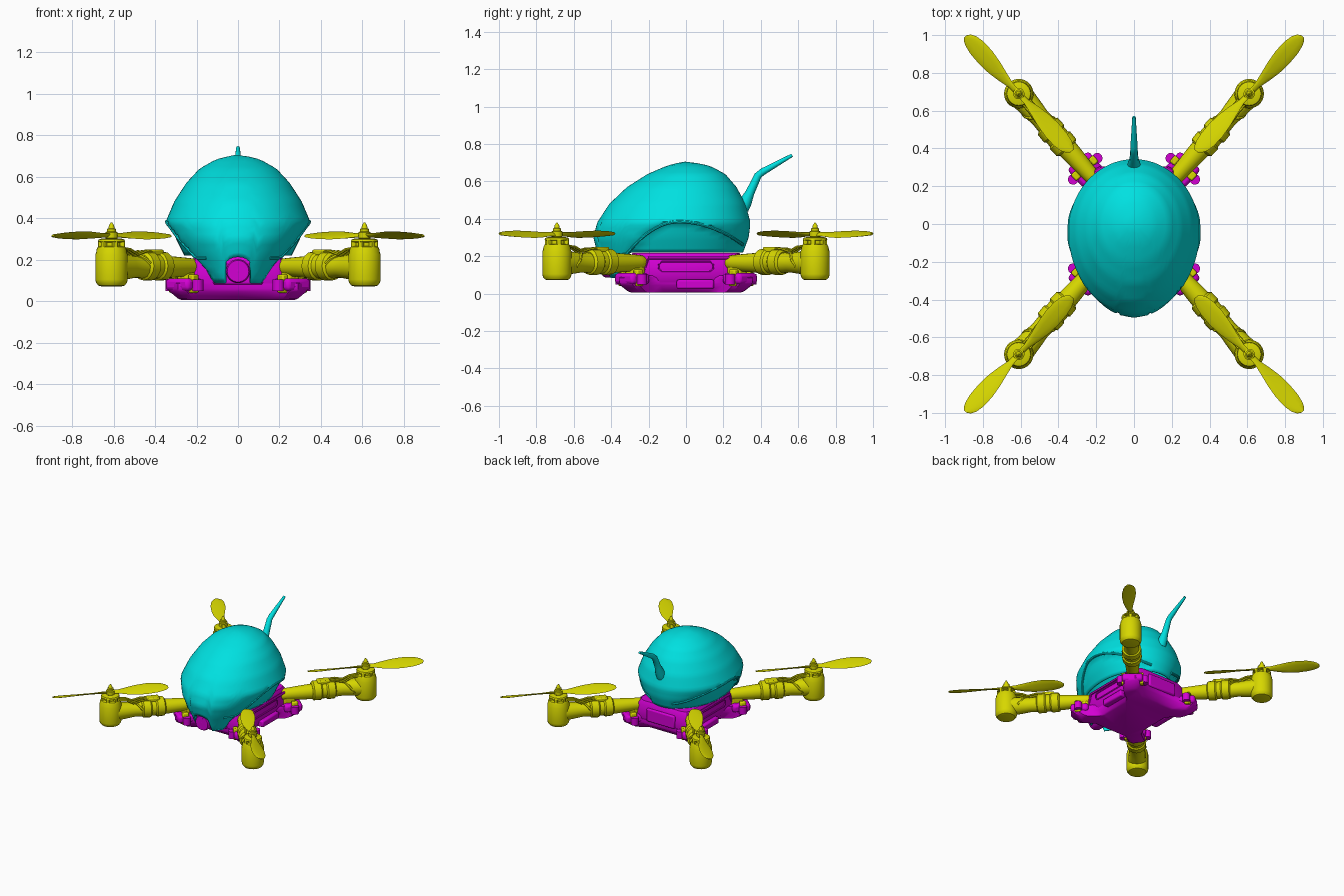
import bpy, bmesh
from math import sin, cos, pi, radians, sqrt, atan2
from mathutils import Matrix, Vector as V

if "Cube" in bpy.data.objects:
    bpy.data.objects.remove(bpy.data.objects["Cube"])


def material(name, rgb):
    m = bpy.data.materials.new(name)
    m.diffuse_color = (*rgb, 1)
    m.use_nodes = True
    m.node_tree.nodes["Principled BSDF"].inputs["Base Color"].default_value = m.diffuse_color
    return m


CYAN = material("shell_cyan", (0.0, 0.75, 0.75))
PINK = material("frame_magenta", (0.65, 0.0, 0.65))
GOLD = material("arm_yellow", (0.68, 0.68, 0.0))


def loft(name, rings, mat, caps=True):
    bm = bmesh.new()
    vs = [[bm.verts.new(p) for p in r] for r in rings]
    n = len(vs[0])
    for a, b in zip(vs, vs[1:]):
        for i in range(n):
            bm.faces.new((a[i], a[(i + 1) % n], b[(i + 1) % n], b[i]))
    if caps:
        bm.faces.new(vs[0][::-1])
        bm.faces.new(vs[-1])
    bmesh.ops.recalc_face_normals(bm, faces=bm.faces)
    me = bpy.data.meshes.new(name)
    bm.to_mesh(me)
    bm.free()
    me.materials.append(mat)
    ob = bpy.data.objects.new(name, me)
    bpy.context.collection.objects.link(ob)
    return ob


def tube(name, pts, radii, mat, n=12, M=Matrix()):
    pts = [M @ V(p) for p in pts]
    rings = []
    for i, p in enumerate(pts):
        t = pts[min(i + 1, len(pts) - 1)] - pts[max(i - 1, 0)]
        q = t.to_track_quat('Z', 'Y')
        rings.append([p + q @ V((radii[i] * cos(2 * pi * k / n), radii[i] * sin(2 * pi * k / n), 0))
                      for k in range(n)])
    return loft(name, rings, mat)


def box(name, c, s, mat, M=Matrix(), bevel=0.01):
    x, y, z = (k / 2 for k in s)
    rings = [[V((c[0] + a * x, c[1] + b * y, c[2] + h)) for a, b in ((-1, -1), (1, -1), (1, 1), (-1, 1))]
             for h in (-z, z)]
    ob = loft(name, rings, mat)
    ob.data.transform(M)
    if bevel:
        m = ob.modifiers.new("bevel", 'BEVEL')
        m.width, m.segments = bevel, 2
    return ob


def mirror_copies(ob, signs=((-1, 1), (1, -1), (-1, -1))):
    for sx, sy in signs:
        c = ob.copy()
        c.data = ob.data.copy()
        c.data.transform(Matrix.Diagonal((sx, sy, 1, 1)))
        if sx * sy < 0:
            c.data.flip_normals()
        bpy.context.collection.objects.link(c)


# ---- egg-shaped shell: z, y centre, y front, y back, half width
LEVELS = [(.08, -.05, -.42, .27, .20), (.16, -.05, -.452, .29, .235), (.22, -.05, -.475, .305, .275),
          (.30, -.05, -.495, .335, .318), (.38, -.04, -.475, .345, .35), (.48, -.03, -.41, .318, .308),
          (.57, -.02, -.315, .27, .25), (.64, 0, -.205, .21, .185), (.685, 0, -.1, .125, .105),
          (.706, 0, -.015, .015, .015)]


def shell_point(z, a):
    for lo, hi in zip(LEVELS, LEVELS[1:]):
        if z <= hi[0] + 1e-6:
            break
    t = min(max((z - lo[0]) / (hi[0] - lo[0]), 0), 1)
    _, yc, yf, yb, w = (p + (q - p) * t for p, q in zip(lo, hi))
    s = sin(a)
    return V((w * cos(a), yc + (yb - yc) * s if s > 0 else yc + (yc - yf) * s, z))


def arch(y):
    d = y + .04
    return .385 - (.165 * (d / .27) ** 2 if d < 0 else .135 * (d / .36) ** 2)


def rim(a):
    t = min(max((sin(a) + .82) / .22, 0), 1)
    z = .085 + .135 * t * t * (3 - 2 * t)
    x = shell_point(.15, a).x
    if sin(a) < 0 and abs(x) < .068:          # notch over the camera
        z = .145 + sqrt(.068 ** 2 - x * x)
    return z


N = 80
rings = []
for j in range(29):
    ring = []
    for k in range(N):
        a = 2 * pi * k / N
        s = j / 28
        z0 = rim(a)
        p = shell_point(z0 + (.706 - z0) * (1 - (1 - s) ** 1.25), a)
        if abs(sin(a)) < .93 and p.z < arch(p.y) - .004:   # inset side under the arch
            p.x *= .94
            p.y = -.04 + (p.y + .04) * .97
        ring.append(p)
    rings.append(ring)
shell = loft("shell", rings, CYAN, caps=False)
bm = bmesh.new()
bm.from_mesh(shell.data)
bm.edges.ensure_lookup_table()
top = [v for v in bm.verts if v.co.z > .7055]
bmesh.ops.remove_doubles(bm, verts=top, dist=.03)
bmesh.ops.recalc_face_normals(bm, faces=bm.faces)
bm.to_mesh(shell.data)
bm.free()
m = shell.modifiers.new("thickness", 'SOLIDIFY')
m.thickness, m.offset = .012, -1

# ---- arched lip along each side of the shell
lip = []
for k in range(33):
    a = -.95 + 2.2 * k / 32
    z = .35
    for _ in range(25):
        z = .5 * z + .5 * max(arch(shell_point(z, a).y), .21)
    p = shell_point(z, a)
    lip.append((p.x - .005, p.y, p.z))
mirror_copies(tube("shell_lip", lip, [.009] * 33, CYAN, 8), ((-1, 1),))

# ---- antenna
tube("antenna", [(0, .30, .455), (0, .318, .49), (0, .342, .54), (0, .385, .632), (0, .41, .652), (0, .567, .74)],
     [.036, .034, .024, .02, .019, .009], CYAN, 12)

# ---- base plate with four corner lobes
quad = [(.215, .0), (.215, .14), (.25, .20), (.325, .255), (.335, .29), (.29, .355), (.25, .36), (.17, .305), (.0, .305)]
outline = quad + [(-x, y) for x, y in quad[-2::-1]]
outline += [(-x, -y) for x, y in outline[1:-1]]
loft("base_plate", [[(x * s, y * s, z) for x, y in outline]
                    for z, s in ((.005, .80), (.012, .86), (.045, .98), (.06, 1), (.085, 1), (.098, .94))], PINK)


# ---- battery body above the plate
def rounded(w, l, z, c=.05):
    q = [(w, l - c), (w - c * .3, l - c * .3), (w - c, l)]
    h = q + [(-x, y) for x, y in q[::-1]]
    return [(x, y, z) for x, y in h + [(-x, -y) for x, y in h]]


loft("battery_body", [rounded(.215, .30, .06), rounded(.232, .305, .10), rounded(.225, .30, .19),
                      rounded(.21, .285, .218)], PINK)
# side grips: raised frame, slot and lower catch
slot = [(.232, y, z) for y, z in ((-.13, .118), (.13, .118), (.145, .132), (.145, .158), (.13, .172), (-.13, .172),
                                  (-.145, .158), (-.145, .132), (-.13, .118))]
frame = tube("side_slot_frame", slot, [.006] * 9, PINK, 6)
catch = box("side_catch", (.225, .05, .05), (.05, .2, .05), PINK)
brace = tube("side_brace", [(.225, -.24, .085), (.236, -.20, .19), (.236, .24, .19), (.225, .28, .085)],
             [.009] * 4, PINK, 6)
for o in (frame, catch, brace):
    mirror_copies(o, ((-1, 1),))
mirror_copies(box("end_panel", (0, .305, .13), (.24, .025, .10), PINK), ((1, -1),))

# ---- front camera
tube("camera", [(0, y, .145) for y in (-.28, -.43, -.445, -.446, -.437, -.436, -.445, -.446)],
     [.058, .058, .052, .040, .036, .026, .018, .003], PINK, 28)

# ---- one corner: arm, motor and propeller, then mirrored to all four
ANG = atan2(.69, .61)
M = Matrix.Rotation(ANG, 4, 'Z')
U = .921
parts = []
parts.append(box("corner_lug", (.385, 0, .08), (.13, .15, .06), PINK, M, .018))
for v in (-1, 1):
    parts.append(box("arm_clip", (.395, v * .062, .085), (.045, .035, .09), GOLD, M, .008))
    parts.append(tube("lug_ear", [(.39, v * .085, .05), (.39, v * .085, .105)], [.028, .028], PINK, 14, M))
parts.append(tube("arm_tube", [(u, 0, .165) for u in (.30, .32, .35, .50, .56)],
                  [.03, .04, .043, .053, .055], GOLD, 20, M))
parts.append(box("arm_root", (.365, 0, .12), (.09, .07, .07), GOLD, M, .015))
parts.append(tube("arm_sleeve", [(u, 0, .17) for u in (.53, .54, .59, .60, .63, .64, .69, .70)],
                  [.055, .069, .071, .062, .062, .071, .069, .055], GOLD, 16, M))
parts.append(box("sleeve_block", (.615, 0, .235), (.09, .06, .03), GOLD, M, .008))
parts.append(tube("arm_outer", [(u, 0, .165) for u in (.69, .75, .80, .88)], [.055, .052, .058, .066], GOLD, 20, M))
helix = [(.70 + .13 * t / 16, .056 * cos(.3 + t * .2), .165 + .056 * sin(.3 + t * .2)) for t in range(17)]
parts.append(tube("arm_rib", helix, [.009] * 17, GOLD, 6, M))
for v in (-.022, 0, .022):
    parts.append(tube("motor_wire", [(.63, v, .238), (.70, v * 1.2, .24), (.76, v * 1.3, .225), (.81, v, .25), (.88, v, .258)],
                      [.007] * 5, GOLD, 6, M))
# motor body, slotted crown, hub and spinner
parts.append(tube("motor_body", [(U, 0, z) for z in (.072, .076, .09, .105, .225, .235, .25, .262, .266)],
                  [.05, .064, .075, .078, .078, .074, .072, .066, .05], GOLD, 28, M))
parts.append(tube("motor_crown", [(U, 0, z) for z in (.26, .283, .287, .298, .303)],
                  [.045, .045, .066, .062, .045], GOLD, 24, M))
for k in range(6):
    R = M @ Matrix.Translation((U, 0, 0)) @ Matrix.Rotation(k * pi / 3, 4, 'Z')
    parts.append(box("crown_post", (.054, 0, .276), (.022, .024, .036), GOLD, R, .004))
parts.append(tube("spinner", [(U, 0, z) for z in (.298, .306, .332, .336, .348, .352, .366, .380)],
                  [.022, .03, .03, .022, .022, .015, .012, .003], GOLD, 18, M))
# propeller blades: radius, leading edge, trailing edge, pitch
BLADE = [(.0, .016, -.016, 30), (.06, .017, -.019, 30), (.12, .029, -.035, 27), (.19, .044, -.048, 24),
         (.26, .053, -.052, 21), (.33, .052, -.048, 18), (.375, .042, -.038, 16), (.402, .026, -.026, 15),
         (.414, .008, -.012, 14)]
hub = M @ V((U, 0, .318))
for turn in (0, pi):
    D = Matrix.Translation(hub) @ Matrix.Rotation(atan2(.31, .285) + turn, 4, 'Z')
    rings = []
    for r, lead, trail, pitch in BLADE:
        mid, half = (lead + trail) / 2, (lead - trail) / 2
        th = .008 if r < .1 else .005
        P = D @ Matrix.Translation((r, 0, 0)) @ Matrix.Rotation(radians(pitch), 4, 'X')
        rings.append([P @ V((0, mid + half * cos(k * pi / 5), th * sin(k * pi / 5))) for k in range(10)])
    parts.append(loft("propeller_blade", rings, GOLD))
for p in parts:
    mirror_copies(p)

# ---- smooth shading with sharp edges kept
for o in bpy.data.objects:
    o.select_set(True)
bpy.context.view_layer.objects.active = shell
bpy.ops.object.shade_smooth_by_angle(angle=radians(35))
